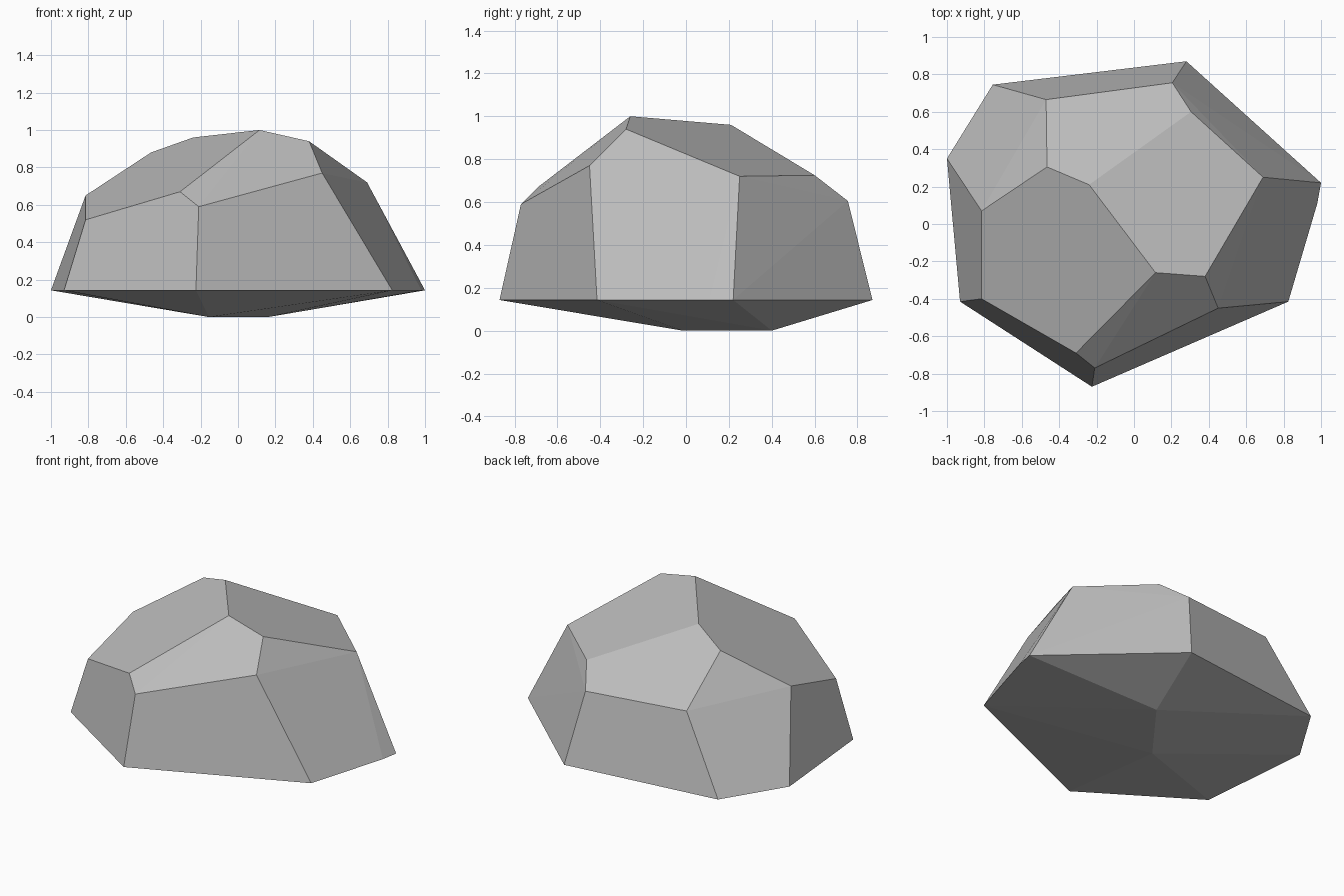
import bpy
import bmesh
import math

# Remove the default cube
cube = bpy.data.objects.get("Cube")
if cube:
    bpy.data.objects.remove(cube, do_unlink=True)


def make_material(name, color):
    material = bpy.data.materials.new(name)
    material.use_nodes = True
    material.diffuse_color = color
    shader = material.node_tree.nodes["Principled BSDF"]
    shader.inputs["Base Color"].default_value = color
    shader.inputs["Roughness"].default_value = 0.9
    return material


def build_faceted_stone(name, corners, material):
    """Wrap a convex shell around the corners and merge its flat facets."""
    bm = bmesh.new()
    for corner in corners:
        bm.verts.new(corner)
    hull = bmesh.ops.convex_hull(bm, input=bm.verts[:])
    leftovers = set(hull["geom_interior"] + hull["geom_unused"])
    loose = [item for item in leftovers if isinstance(item, bmesh.types.BMVert)]
    bmesh.ops.delete(bm, geom=loose, context="VERTS")
    bmesh.ops.dissolve_limit(bm, angle_limit=math.radians(2),
                             verts=bm.verts[:], edges=bm.edges[:])
    bmesh.ops.recalc_face_normals(bm, faces=bm.faces[:])
    for face in bm.faces:
        face.smooth = False
    mesh = bpy.data.meshes.new(name)
    bm.to_mesh(mesh)
    bm.free()
    mesh.materials.append(material)
    stone = bpy.data.objects.new(name, mesh)
    bpy.context.collection.objects.link(stone)
    return stone


# Widest outline, level all the way round
RIM_HEIGHT = 0.143
rim_outline = [
    (-1, 0.35), (-0.93, -0.415), (-0.225, -0.87), (0.825, -0.415),
    (0.98, 0.11), (1, 0.22), (0.28, 0.87), (-0.755, 0.745),
]
rim = [(x, y, RIM_HEIGHT) for x, y in rim_outline]

# Corners where the side facets meet the upper facets
shoulder = [
    (-0.815, -0.4, 0.52), (-0.815, 0.07, 0.65), (-0.31, -0.69, 0.67),
    (-0.21, -0.77, 0.59), (0.45, -0.45, 0.77), (0.69, 0.25, 0.72),
    (0.305, 0.6, 0.725), (0.205, 0.755, 0.605), (-0.47, 0.665, 0.62),
]

# Highest corners
crown = [
    (0.38, -0.28, 0.94), (0.115, -0.26, 1),
    (-0.24, 0.21, 0.96), (-0.465, 0.305, 0.88),
]

# Keel edge underneath
keel = [(0.16, 0.4, 0), (-0.155, -0.015, 0)]

stone_grey = make_material("stone grey", (0.5, 0.5, 0.5, 1))
build_faceted_stone("boulder", rim + shoulder + crown + keel, stone_grey)
